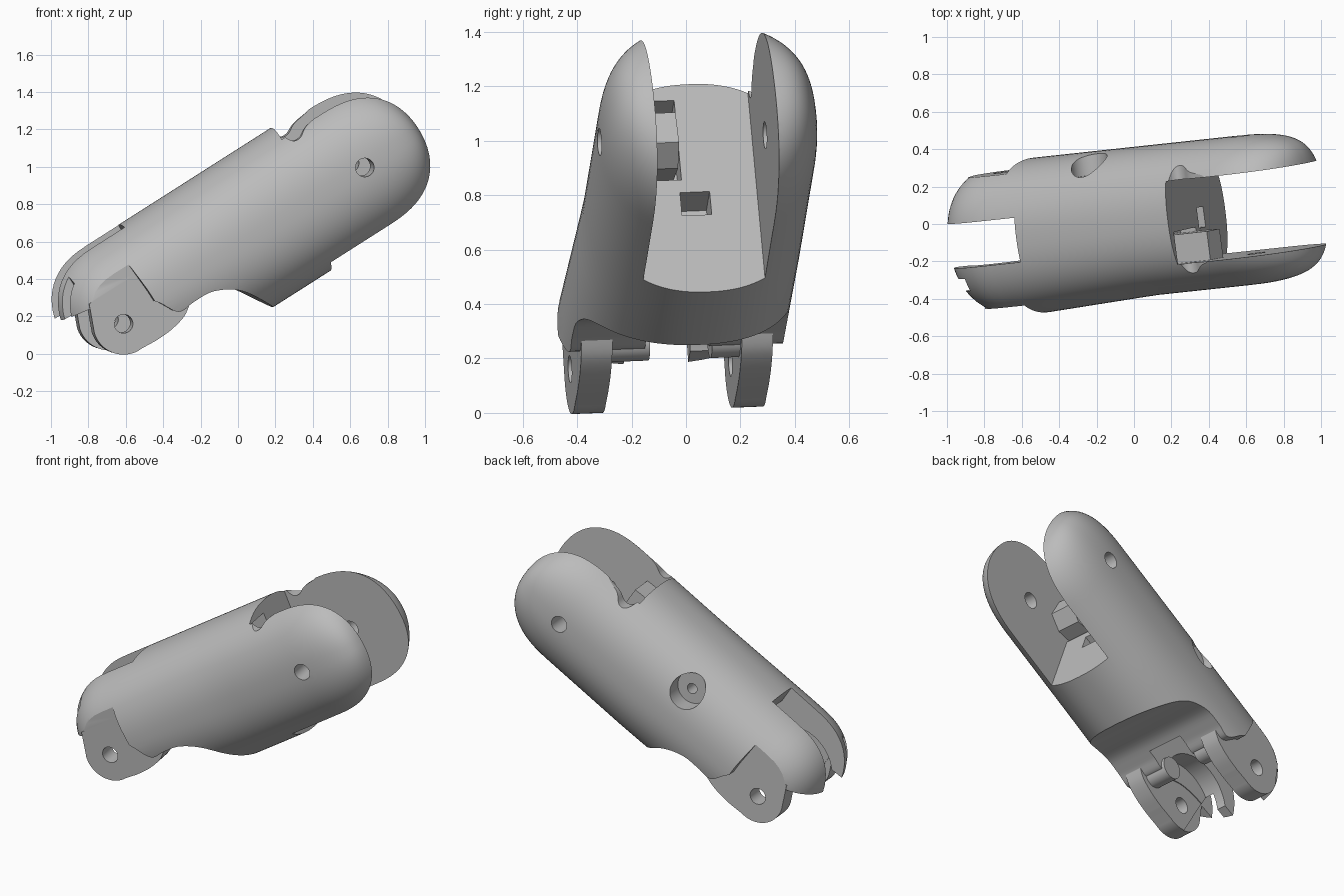
import bpy, bmesh, math
from mathutils import Vector

cube = bpy.data.objects.get("Cube")
if cube:
    bpy.data.objects.remove(cube)

grey = bpy.data.materials.new("plain grey")
grey.use_nodes = True
COLOR = (0.5, 0.5, 0.5, 1)
grey.diffuse_color = COLOR
grey.node_tree.nodes["Principled BSDF"].inputs["Base Color"].default_value = COLOR

# Local frame: u runs along the segment, v across it, w upward; origin on the lower pivot
U = Vector((0.84, 0.09, 0.535)).normalized()
V = Vector((-0.13, 0.99, 0.04))
V = (V - U * V.dot(U)).normalized()
W = U.cross(V)
ORIGIN = Vector((-0.66, -0.06, 0.175))


def finish(name, bm):
    for v in bm.verts:
        v.co = ORIGIN + U * v.co.x + V * v.co.y + W * v.co.z
    bmesh.ops.recalc_face_normals(bm, faces=bm.faces)
    mesh = bpy.data.meshes.new(name)
    bm.to_mesh(mesh)
    bm.free()
    mesh.materials.append(grey)
    obj = bpy.data.objects.new(name, mesh)
    bpy.context.collection.objects.link(obj)
    return obj


def prism(name, points, v0, v1):
    """Side outline in (u, w), extruded across v."""
    bm = bmesh.new()
    face = bm.faces.new([bm.verts.new((u, v0, w)) for u, w in points])
    for g in bmesh.ops.extrude_face_region(bm, geom=[face])["geom"]:
        if isinstance(g, bmesh.types.BMVert):
            g.co.y = v1
    return finish(name, bm)


def box(name, u0, u1, v0, v1, w0, w1):
    return prism(name, [(u0, w0), (u1, w0), (u1, w1), (u0, w1)], v0, v1)


def arc(u, w, r, a0=0, a1=352.5, n=48):
    steps = [math.radians(a0 + (a1 - a0) * i / (n - 1)) for i in range(n)]
    return [(u + r * math.cos(a), w + r * math.sin(a)) for a in steps]


def smooth_path(points, n=6):
    """Rounded path through the given points."""
    p = [Vector(q) for q in points]
    out = []
    for i in range(len(p) - 1):
        a, b, c, d = p[max(i - 1, 0)], p[i], p[i + 1], p[min(i + 2, len(p) - 1)]
        for k in range(n):
            t = k / n
            out.append(tuple(0.5 * (2 * b + (c - a) * t + (2 * a - 5 * b + 4 * c - d) * t * t
                                    + (3 * b - a - 3 * c + d) * t ** 3)))
    return out + [tuple(p[-1])]


def boolean(obj, cutter, operation="DIFFERENCE"):
    mod = obj.modifiers.new("cut", "BOOLEAN")
    mod.operation, mod.object, mod.solver = operation, cutter, "EXACT"
    bpy.context.view_layer.objects.active = obj
    bpy.ops.object.modifier_apply(modifier=mod.name)
    bpy.data.objects.remove(cutter)


def power(x, e):
    return math.copysign(abs(x) ** e, x)


# Main shell: a squarish capsule, wider on the front side toward the lower joint
def capsule():
    stations = []  # position, width scale, height scale
    for i in range(1, 17):
        a = math.pi / 2 * i / 16
        s = math.sin(a) ** 0.82
        stations.append((0.1 - 0.38 * math.cos(a) ** 0.82, s, s))
    stations += [(0.1 + 1.4 * i / 12, 1, 1) for i in range(1, 12)]
    for i in range(28):
        a = math.pi / 2 * i / 28
        s = math.cos(a) ** 0.78
        stations.append((1.5 + 0.415 * math.sin(a) ** 0.8, s ** 0.4, s))
    bm = bmesh.new()
    rings, count = [], 96
    for u, sv, sw in stations:
        t = min(max((0.9 - u) / 0.7, 0), 1)
        ring = []
        for k in range(count):
            a = 2 * math.pi * k / count
            c, h = math.cos(a), math.sin(a)
            e = 2 / (2.33 if h >= 0 else 2.3 - 0.3 * t)
            half = 0.4 + (0.03 * t if c < 0 else 0)
            ring.append(bm.verts.new((u, sv * half * power(c, e), 0.015 + sw * 0.406 * power(h, e))))
        rings.append(ring)
    for a, b in zip(rings, rings[1:]):
        for k in range(count):
            bm.faces.new((a[k], a[(k + 1) % count], b[(k + 1) % count], b[k]))
    bm.faces.new(rings[0])
    bm.faces.new(rings[-1])
    return finish("main_shell", bm)


shell = capsule()

# Fork opening between the two upper prongs, with a dip in the prong tops
boolean(shell, prism("fork_cutter", [(1.11, -0.45), (2.1, -0.45), (2.1, 0.5), (1.28, 0.5)], -0.235, 0.215))
boolean(shell, prism("dip_cutter", smooth_path([(1.26, 0.55), (1.27, 0.4), (1.295, 0.335), (1.34, 0.325),
                                                (1.4, 0.355), (1.5, 0.375), (1.57, 0.42), (1.59, 0.55)]),
                     -0.35, 0.33))

# Underside clearance behind the lower joint
scallop = smooth_path([(0.79, -0.46), (0.74, -0.36), (0.63, -0.19), (0.5, -0.11), (0.38, -0.1),
                       (0.28, -0.1), (0.2, 0.02), (0.05, 0.13), (-0.2, 0.17), (-0.6, 0.17)])
boolean(shell, prism("scallop_cutter", scallop + [(-0.6, -0.7), (0.79, -0.7)], -0.7, 0.7))
boolean(shell, prism("bowl_cutter", arc(0.02, 0, 0.26), -0.25, 0.22))

# Flat outer faces around the lower joint
flat = [(-0.6, 0.33), (-0.05, 0.3), (0.17, 0.29)] + smooth_path(
    [(0.19, 0.26), (0.2, 0.1), (0.21, -0.04), (0.28, -0.13), (0.36, -0.16)]) + [(0.36, -0.5), (-0.6, -0.5)]
FRONT_FACE, BACK_FACE = -0.37, 0.34
boolean(shell, prism("front_flat_cutter", flat, FRONT_FACE, -0.7))
boolean(shell, prism("back_flat_cutter", flat, BACK_FACE, 0.7))

# Lower joint lugs, merged with the shell
lug_outline = arc(0, 0, 0.165, 165, 275, 24) + smooth_path(
    [(0.1, -0.17), (0.2, -0.165), (0.3, -0.14), (0.37, -0.09)]) + [(0.37, 0.08), (0.2, 0.19), (-0.1, 0.19)]
boolean(shell, prism("front_lug", lug_outline, FRONT_FACE, -0.255), "UNION")
boolean(shell, prism("back_lug", lug_outline, 0.225, BACK_FACE), "UNION")

# Central slot and groove at the lower end
slot = [(-0.6, -0.6), (0.42, -0.6), (0.42, 0.05), (0.3, 0.3), (0.3, 0.7), (-0.6, 0.7)]
boolean(shell, prism("slot_cutter", slot, -0.13, 0.11))
boolean(shell, box("groove_cutter", -0.6, -0.1, -0.26, -0.19, -0.6, 0.7))

# Round stop bosses on the inner sides of the lugs
boss_outline = arc(0.25, -0.05, 0.07)
boolean(shell, prism("front_boss", boss_outline, -0.3, -0.11), "UNION")
boolean(shell, prism("back_boss", boss_outline, 0.12, 0.28), "UNION")

# Pivot holes through the lugs and prongs
for u, w in ((0, 0), (1.54, 0.015)):
    boolean(shell, prism("pivot_cutter", arc(u, w, 0.05), -0.6, 0.6))

# Screw recess on the back flank
boolean(shell, prism("recess_cutter", arc(0.7, 0.23, 0.1), 0.28, 0.7))
boolean(shell, prism("screw_cutter", arc(0.7, 0.22, 0.032), 0.15, 0.7))

# Pockets in the fork floor
boolean(shell, box("tall_pocket_cutter", 1.1, 1.4, -0.235, -0.06, 0.05, 0.36))
boolean(shell, box("small_pocket_cutter", 1.06, 1.4, -0.07, 0.04, -0.09, 0.0))

# Catch inside the tall pocket, fixed to the front prong
catch = prism("catch", [(1.09, 0.1), (1.28, 0.05), (1.38, 0.1), (1.38, 0.23), (1.09, 0.25)],
              -0.25, -0.08)

# Shading
bpy.ops.object.select_all(action="DESELECT")
for obj in (shell, catch):
    obj.select_set(True)
bpy.context.view_layer.objects.active = shell
bpy.ops.object.shade_smooth_by_angle(angle=math.radians(30))
